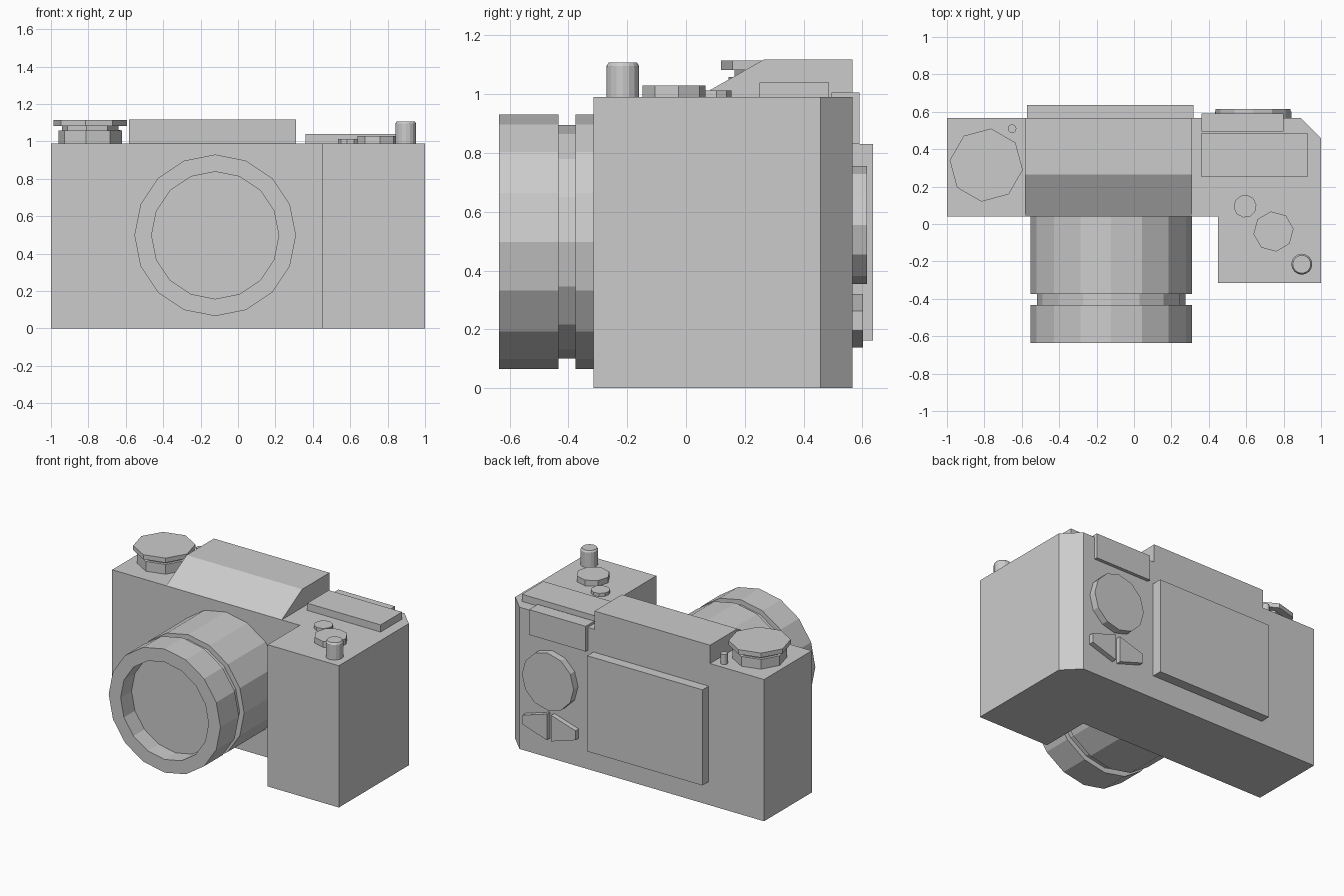
import bpy, bmesh
from math import sin, cos, pi, radians
from mathutils import Vector

if "Cube" in bpy.data.objects:
    bpy.data.objects.remove(bpy.data.objects["Cube"])


def finish(name, bm):
    bmesh.ops.recalc_face_normals(bm, faces=bm.faces)
    me = bpy.data.meshes.new(name)
    bm.to_mesh(me)
    bm.free()
    ob = bpy.data.objects.new(name, me)
    bpy.context.collection.objects.link(ob)
    return ob


def prism(name, pts, offset):
    """Closed 3D outline swept along an offset vector."""
    bm = bmesh.new()
    face = bm.faces.new([bm.verts.new(p) for p in pts])
    geo = bmesh.ops.extrude_face_region(bm, geom=[face])["geom"]
    verts = [g for g in geo if isinstance(g, bmesh.types.BMVert)]
    bmesh.ops.translate(bm, verts=verts, vec=Vector(offset))
    if not any(f.is_valid and set(f.verts).isdisjoint(verts) for f in bm.faces):
        bm.faces.new([v for v in bm.verts if v not in verts])
    return finish(name, bm)


def box(name, x, y, z):
    pts = [(x[0], y[0], z[0]), (x[1], y[0], z[0]), (x[1], y[1], z[0]), (x[0], y[1], z[0])]
    return prism(name, pts, (0, 0, z[1] - z[0]))


def turned(name, centre, profile, sides, axis="Z", turn=0.0):
    """Faceted turned solid from (radius, position along axis) pairs."""
    bm = bmesh.new()
    rings = []
    for r, h in profile:
        ring = []
        for i in range(sides):
            a = radians(turn) + 2 * pi * i / sides
            u, v = centre[0] + r * cos(a), centre[1] + r * sin(a)
            ring.append(bm.verts.new((u, v, h) if axis == "Z" else (u, h, v)))
        rings.append(ring)
    for a, b in zip(rings, rings[1:]):
        for i in range(sides):
            j = (i + 1) % sides
            bm.faces.new((a[i], a[j], b[j], b[i]))
    bm.faces.new(rings[0])
    bm.faces.new(rings[-1])
    return finish(name, bm)


TOP, BACK = 0.99, 0.567

# Body with forward grip and chamfered rear corner
outline = [(-1, 0.04), (0.45, 0.04), (0.45, -0.315), (1, -0.315),
           (1, 0.457), (0.89, BACK), (-1, BACK)]
prism("camera_body", [(x, y, 0) for x, y in outline], (0, 0, TOP))

# Viewfinder hump with sloping front
hump = [(0.04, TOP), (0.265, 1.118), (BACK, 1.118), (BACK, TOP)]
prism("viewfinder_hump", [(-0.583, y, z) for y, z in hump], (0.893, 0, 0))

# Lens barrel with groove and recessed front glass
turned("lens_barrel", (-0.122, 0.498),
       [(0.432, 0.05), (0.432, -0.375), (0.397, -0.375), (0.397, -0.433),
        (0.432, -0.433), (0.432, -0.636), (0.34, -0.636), (0.34, -0.515)], 16, "Y")

# Rear screen, thumb rest and top plate
box("rear_screen", (-0.572, 0.318), (0.55, 0.636), (0.162, 0.83))
box("thumb_rest", (0.362, 0.8), (0.495, 0.59), (0.83, 1.006))
box("top_plate", (0.36, 0.927), (0.25, 0.487), (0.97, 1.04))

# Rear control wheel and the mirrored pair of buttons under it
turned("rear_wheel", (0.637, 0.555), [(0.2, 0.55), (0.2, 0.616)], 12, "Y")
for side, label in ((1, "outer"), (-1, "inner")):
    shape = [(0.017, 0.32), (0.205, 0.262), (0.205, 0.197), (0.017, 0.138)]
    prism(label + "_rear_button",
          [(0.637 + side * x, 0.55, z) for x, z in shape], (0, 0.052, 0))

# Left dial: stepped base, neck and cap
turned("left_dial", (-0.79, 0.315),
       [(0.172, 0.98), (0.172, 1.058), (0.152, 1.058), (0.152, 1.082),
        (0.197, 1.082), (0.197, 1.114)], 8, turn=-7.5)
turned("dial_lock_pin", (-0.652, 0.51), [(0.023, 0.98), (0.023, 1.06)], 12)

# Grip controls
turned("small_button", (0.594, 0.095), [(0.061, 0.98), (0.061, 1.013)], 10, turn=8)
turned("grip_dial", (0.746, -0.04), [(0.108, 0.98), (0.108, 1.03)], 8, turn=7.5)
turned("shutter_button", (0.897, -0.215),
       [(0.056, 0.98), (0.056, 1.095), (0.048, 1.107)], 16)
